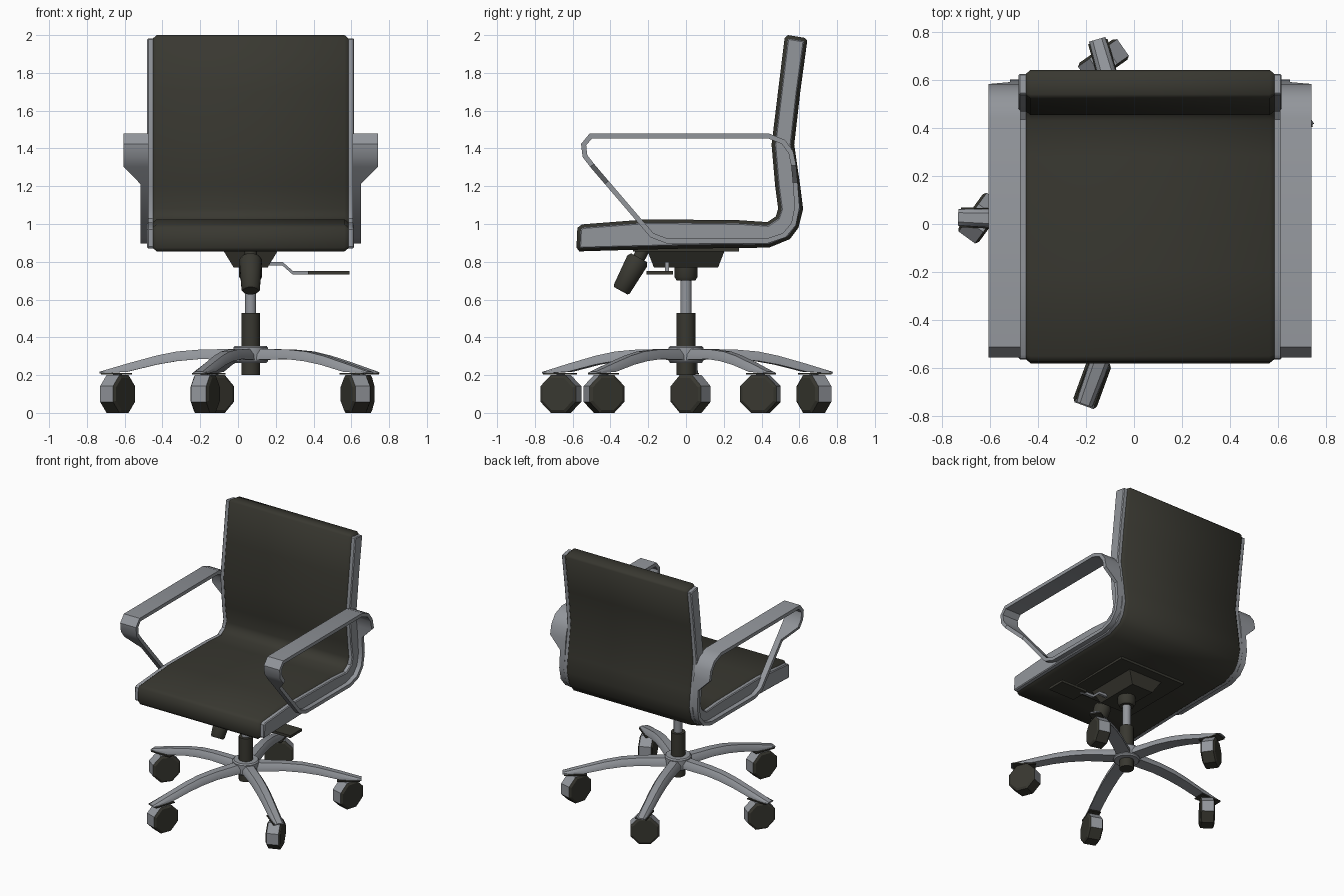
import bpy, bmesh, math
from mathutils import Vector, Matrix

if "Cube" in bpy.data.objects:
    bpy.data.objects.remove(bpy.data.objects["Cube"])

C = 0.067  # x of the chair's middle line


def material(name, col):
    m = bpy.data.materials.new(name)
    m.diffuse_color = (*col, 1)
    m.use_nodes = True
    m.node_tree.nodes["Principled BSDF"].inputs["Base Color"].default_value = m.diffuse_color
    return m


DARK = material("dark_upholstery", (0.040, 0.039, 0.030))
GREY = material("grey_metal", (0.29, 0.305, 0.33))


def loft(name, rings, mats, loop=False, rule=None, angle=35):
    """Skin a list of equal-length point rings; rule(face) picks a material index."""
    bm = bmesh.new()
    vs = [[bm.verts.new(p) for p in r] for r in rings]
    n = len(rings[0])
    for i in range(len(vs) if loop else len(vs) - 1):
        a, b = vs[i], vs[(i + 1) % len(vs)]
        for j in range(n):
            k = (j + 1) % n
            bm.faces.new((a[j], a[k], b[k], b[j]))
    if not loop:
        bm.faces.new(vs[0])
        bm.faces.new(vs[-1])
    bmesh.ops.recalc_face_normals(bm, faces=bm.faces)
    if rule:
        for f in bm.faces:
            f.material_index = rule(f)
    me = bpy.data.meshes.new(name)
    bm.to_mesh(me)
    bm.free()
    for m in mats:
        me.materials.append(m)
    me.shade_smooth()
    me.set_sharp_from_angle(angle=math.radians(angle))
    ob = bpy.data.objects.new(name, me)
    bpy.context.collection.objects.link(ob)
    return ob


def turned(name, base, axis, prof, mat, n=16, rule=None, mats=None, angle=35):
    """Round part: prof is (distance along axis, radius) pairs."""
    w = Vector(axis).normalized()
    u = Vector((0, 0, 1)).cross(w)
    u = u.normalized() if u.length > 0.01 else Vector((1, 0, 0))
    v = w.cross(u)
    ang = [2 * math.pi * (i + 0.5) / n for i in range(n)]
    rings = [[Vector(base) + w * d + (u * math.cos(a) + v * math.sin(a)) * r for a in ang]
             for d, r in prof]
    return loft(name, rings, mats or [mat], rule=rule, angle=angle)


def box_ring(cx, cy, hx, hy, z):
    return [(cx - hx, cy - hy, z), (cx + hx, cy - hy, z), (cx + hx, cy + hy, z), (cx - hx, cy + hy, z)]


def normals(pts):
    out = []
    for i, p in enumerate(pts):
        a = (Vector(p) - Vector(pts[i - 1])).normalized()
        b = (Vector(pts[(i + 1) % len(pts)]) - Vector(p)).normalized()
        na, nb = Vector((-a.y, a.x)), Vector((-b.y, b.x))
        out.append((na + nb) / max(1 + na.dot(nb), 0.6))
    return out


# seat and back side profile (y, z), anticlockwise
OUT = [(-.565, .855), (-.4, .86), (0, .87), (.44, .875), (.55, .92), (.595, .98), (.62, 1.08),
       (.605, 1.2), (.573, 1.42), (.605, 1.7), (.642, 1.97), (.63, 1.985), (.54, 2.0),
       (.522, 1.985), (.487, 1.7), (.453, 1.42), (.472, 1.2), (.488, 1.08), (.475, 1.04),
       (.43, 1.01), (.28, 1.02), (-.2, 1.025), (-.55, .998), (-.575, .98), (-.58, .875)]
NRM = normals(OUT)


def side_ring(x, inset):
    return [(x, p[0] + n.x * inset, p[1] + n.y * inset) for p, n in zip(OUT, NRM)]


loft("seat_and_back", [side_ring(C - .517, .016), side_ring(C - .497, 0),
                       side_ring(C + .497, 0), side_ring(C + .517, .016)], [DARK], angle=50)

# armrest loop path (y, z)
ARM = [(.57, 1.31), (.578, 1.22), (.588, 1.09), (.57, 1.0), (.52, .94), (.43, .91), (-.1, .91),
       (-.18, .94), (-.42, 1.22), (-.497, 1.31), (-.535, 1.36), (-.542, 1.42), (-.505, 1.465),
       (.44, 1.465), (.515, 1.435), (.555, 1.38)]
ANRM = normals(ARM)
for side, s in (("left", -1), ("right", 1)):
    loft(side + "_side_rail", [side_ring(C + s * .51, .016), side_ring(C + s * .542, .016),
                               side_ring(C + s * .548, .022)], [GREY])
    rings = []
    for (y, z), n in zip(ARM, ANRM):
        wide = min(max((z - 1.22) / .09, 0), 1)
        xi, xo = C + s * .54, C + s * (.583 + .09 * wide)
        h = .013
        rings.append([(xi, y + n.x * h, z + n.y * h), (xo, y + n.x * h, z + n.y * h),
                      (xo, y - n.x * h, z - n.y * h), (xi, y - n.x * h, z - n.y * h)])
    loft(side + "_armrest", rings, [GREY], loop=True)

# tilt mechanism below the seat
loft("under_plate", [box_ring(C, 0, .28, .28, .855), box_ring(C, 0, .28, .28, .88)], [DARK])
loft("mechanism_housing", [box_ring(C, 0, .09, .17, .77), box_ring(C, 0, .145, .205, .86)], [DARK])
turned("column_collar", (C, 0, 0), (0, 0, 1), [(.70, .05), (.72, .062), (.78, .062)], DARK)
turned("tension_knob", (C, -.34, .655), (0, .48, .877),
       [(-.01, .042), (0, .05), (.17, .062), (.19, .05), (.19, .034), (.25, .034)], DARK, 12)

# height lever and its paddle
lever = [(.15, .79), (.235, .79), (.29, .742), (.4, .742)]
loft("lever_rod", [[(x, -.11, z - .01), (x, -.09, z - .01), (x, -.09, z + .01), (x, -.11, z + .01)]
                   for x, z in lever], [GREY])
loft("lever_paddle", [box_ring(.48, -.14, .11, .07, .733), box_ring(.48, -.14, .11, .07, .752)], [DARK])

# central column
turned("gas_rod", (C, 0, 0), (0, 0, 1), [(.5, .03), (.72, .03)], GREY)
turned("column_sleeve", (C, 0, 0), (0, 0, 1), [(.2, .05), (.53, .05)], DARK)
turned("base_hub", (C, 0, 0), (0, 0, 1), [(.265, .085), (.275, .093), (.345, .093), (.355, .085)], GREY, 20)

# five arched legs: radius, bottom z, top z, half width
LEG = [(.03, .28, .34, .05), (.27, .285, .335, .047), (.39, .274, .325, .045),
       (.5, .255, .303, .043), (.65, .218, .262, .04), (.8, .208, .218, .035)]
# leg direction and the swivel of its caster wheel, in degrees
for i, (leg_a, roll_a) in enumerate(((178, 54), (106, 35), (250, 70), (34, 75), (322, 112))):
    t = math.radians(leg_a)
    d, w = Vector((math.cos(t), math.sin(t), 0)), Vector((-math.sin(t), math.cos(t), 0))
    o, up = Vector((C, 0, 0)), Vector((0, 0, 1))
    rings = []
    for r, zb, zt, h in LEG:
        p = o + d * r
        rings.append([p - w * h + up * zb, p + w * h + up * zb,
                      p + w * h * .95 + up * (zb + (zt - zb) * .5), p + w * h * .55 + up * zt,
                      p - w * h * .55 + up * zt, p - w * h * .95 + up * (zb + (zt - zb) * .5)])
    loft(f"base_leg_{i + 1}", rings, [GREY])
    loft(f"leg_end_pad_{i + 1}", [[o + d * r + w * s * .042 + up * z for r, s in
                                   ((.63, -1), (.79, -1), (.79, 1), (.63, 1))]
                                  for z in (.203, .211)], [DARK])
    c = o + d * .705
    turned(f"caster_stem_{i + 1}", c, (0, 0, 1), [(.15, .025), (.21, .025)], GREY, 8)
    a = math.radians(roll_a + 90)
    ax = Vector((math.cos(a), math.sin(a), 0))
    # dark wheel with the upper rim as a grey fender
    turned(f"caster_wheel_{i + 1}", c + up * .1, ax,
           [(-.052, .092), (-.042, .108), (.042, .108), (.052, .092)], None, 8, mats=[DARK, GREY],
           rule=lambda f, ax=ax: int(abs(f.normal.dot(ax)) < .3 and f.calc_center_median().z > .09),
           angle=20)
